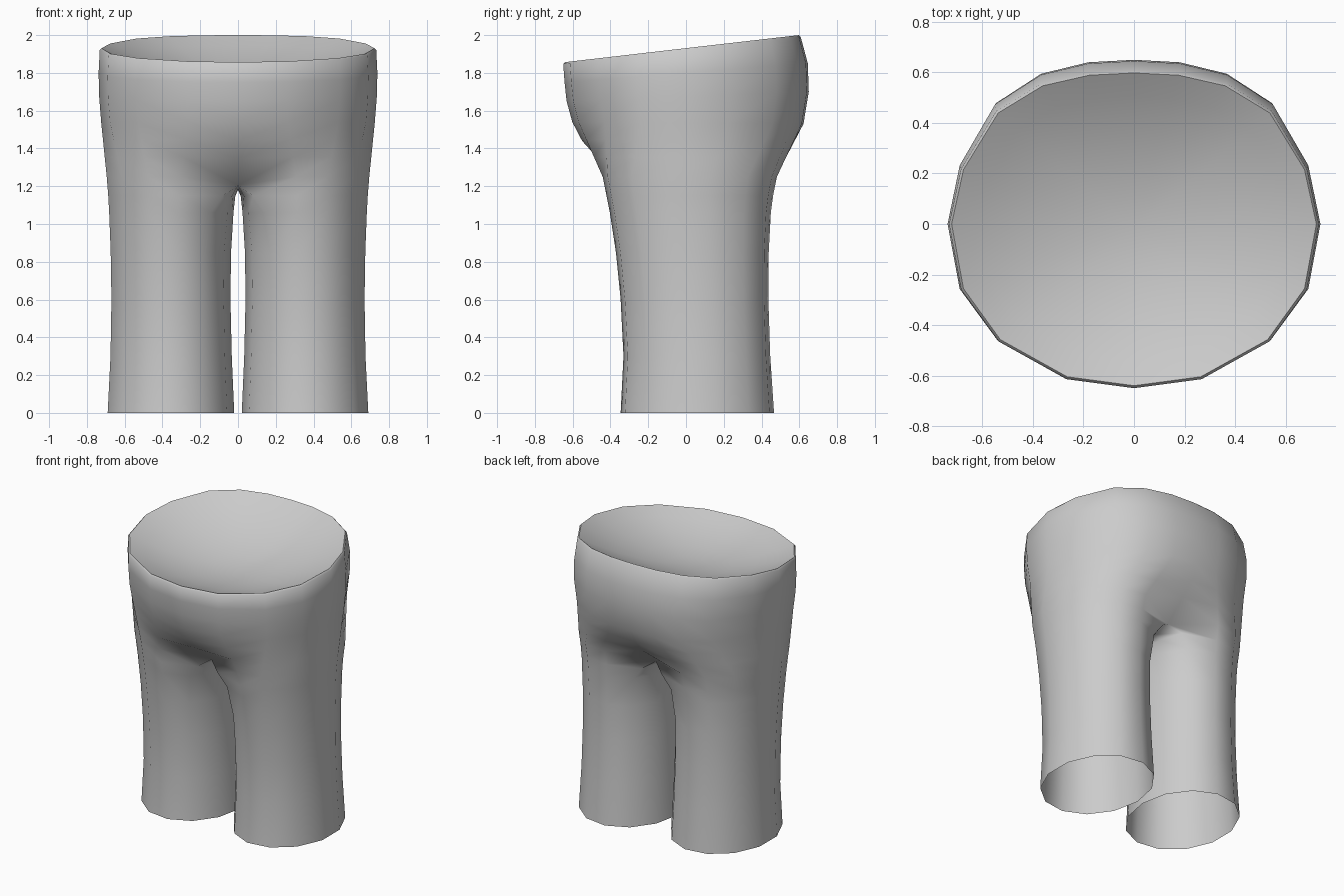
import bpy, bmesh, math

if "Cube" in bpy.data.objects:
    bpy.data.objects.remove(bpy.data.objects["Cube"])

# Single cloth colour
grey = bpy.data.materials.new("light grey cloth")
grey.diffuse_color = (0.6, 0.6, 0.6, 1)
grey.use_nodes = True
grey.node_tree.nodes["Principled BSDF"].inputs["Base Color"].default_value = grey.diffuse_color

# Right half of the waist outline, front centre to back centre
OUTLINE = [(0, -1), (.366, -.945), (.733, -.715), (.935, -.4), (1, 0),
           (.935, .36), (.745, .735), (.5, .915), (.245, .985), (0, 1)]

# Hip levels from low to high: half width, front y, front z, back y, back z
HIPS = [(.708, -.465, 1.345, .49, 1.34),
        (.715, -.55, 1.44, .57, 1.43),
        (.724, -.602, 1.54, .622, 1.53),
        (.735, -.632, 1.65, .65, 1.70),
        (.738, -.643, 1.75, .645, 1.85),
        (.732, -.65, 1.848, .608, 1.988),
        (.722, -.64, 1.857, .598, 2.0)]

# Leg levels from high to low:
# z, inner x, outer x, front y, back y, pull of the inner side to the centre
LEGS = [(1.25, 0, .695, -.44, .48, 0),
        (1.15, .014, .687, -.42, .46, .45),
        (1.06, .024, .682, -.402, .448, .85),
        (.85, .037, .674, -.37, .437, 1),
        (.6, .04, .67, -.345, .435, 1),
        (.3, .033, .675, -.33, .445, 1),
        (0, .02, .69, -.345, .465, 1)]

# Crotch seam on the centre line, back to front: y, z
SEAM = [(.34, 1.205), (.21, 1.187), (.03, 1.18), (-.15, 1.187), (-.30, 1.205)]

bm = bmesh.new()


def hip_ring(w, fy, fz, by, bz, scale=1, drop=0):
    """Half ring, tilted from front to back."""
    ring = []
    my, mz = (fy + by) / 2, (fz + bz) / 2
    for u, v in OUTLINE:
        y = v * (-fy if v < 0 else by)
        z = fz + (bz - fz) * (y - fy) / (by - fy)
        ring.append(bm.verts.new((u * w * scale, my + (y - my) * scale,
                                  mz + (z - mz) * scale - drop)))
    return ring


def leg_ring(z, xi, xo, fy, by, pull):
    """Thirteen-sided ring; the first eight points lie on the outer side."""
    cx, rx, cy = (xi + xo) / 2, (xo - xi) / 2, (fy + by) / 2
    ry = (by - fy) / 2 * 1.01
    ring = []
    for k in range(13):
        a = math.tau / 13 * (k - 3.5)
        c = math.cos(a)
        x = cx + rx * (c / .971 if c > 0 else c)
        if k > 7:
            x = xi + (x - xi) * pull
        ring.append(bm.verts.new((x, cy + ry * math.sin(a), z)))
    return ring


def bridge(low, high, closed=False):
    n = len(low)
    for i in range(n if closed else n - 1):
        j = (i + 1) % n
        bm.faces.new((low[i], low[j], high[j], high[i]))


# Hips, narrow waist rim and leg rings
hips = [hip_ring(*h) for h in HIPS]
legs = [leg_ring(*l) for l in LEGS]
for vert, (y, z) in zip(legs[0][8:], SEAM):
    vert.co = (0, y, z)
# Lower hips flow straight into the legs, away from the centre line
for ring, t in ((hips[0], .64), (hips[1], .32)):
    for i in range(1, 9):
        ring[i].co = hips[2][i].co.lerp(legs[0][i - 1].co, t)
for low, high in zip(hips, hips[1:]):
    bridge(low, high)

# Dished waist cap
DEPTH = .17
rim = prev = hips[-1]
for s in (.85, .65, .42, .2):
    ring = hip_ring(*HIPS[-1], scale=s, drop=DEPTH * (1 - s * s))
    bridge(prev, ring)
    prev = ring
w, fy, fz, by, bz = HIPS[-1]
centre = bm.verts.new((0, (fy + by) / 2, (fz + bz) / 2 - DEPTH))
for a, b in zip(prev, prev[1:]):
    bm.faces.new((a, b, centre))
for a, b in zip(rim, rim[1:]):
    bm.edges.get((a, b)).smooth = False

# Open leg, joined to the hips outside and to the seam inside
bridge([legs[0][12]] + legs[0][:9], hips[0])
for high, low in zip(legs, legs[1:]):
    bridge(low, high, closed=True)

for f in bm.faces:
    f.smooth = True
mesh = bpy.data.meshes.new("trousers")
bm.to_mesh(mesh)
bm.free()
mesh.materials.append(grey)
trousers = bpy.data.objects.new("trousers", mesh)
bpy.context.collection.objects.link(trousers)

# Left half
mirror = trousers.modifiers.new("left half", 'MIRROR')
mirror.use_clip = True
mirror.merge_threshold = .001
